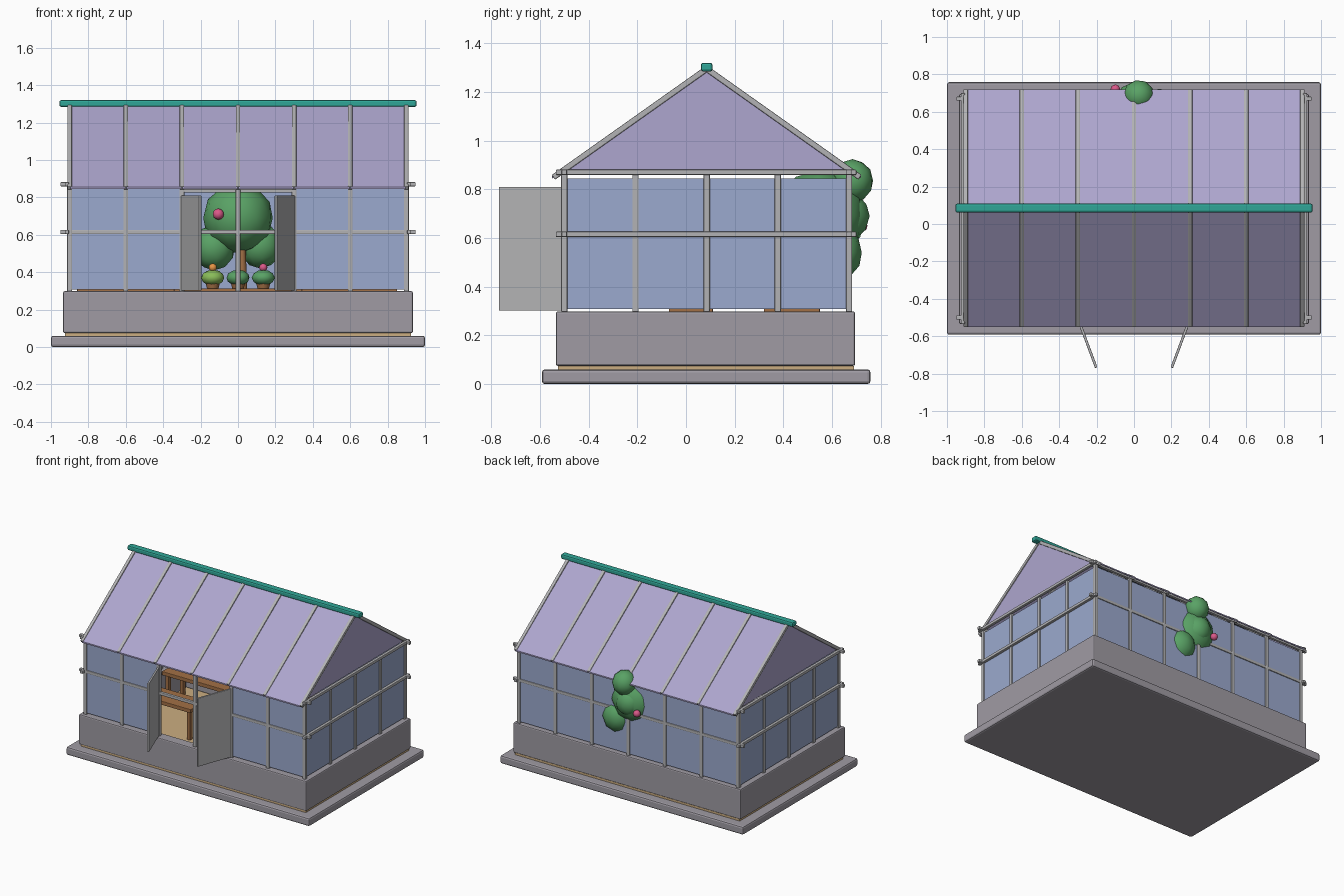
import bpy, math, random
from mathutils import Vector

if "Cube" in bpy.data.objects:
    bpy.data.objects.remove(bpy.data.objects["Cube"])

random.seed(4)


def mat(name, c):
    m = bpy.data.materials.new(name)
    m.diffuse_color = (*c, 1)
    m.use_nodes = True
    m.node_tree.nodes["Principled BSDF"].inputs["Base Color"].default_value = m.diffuse_color
    return m


FRAME = mat("frame_grey", (0.45, 0.45, 0.46))
STONE = mat("stone", (0.35, 0.33, 0.37))
GLASS = mat("glass", (0.33, 0.40, 0.62))
ROOF = mat("roof_glass", (0.42, 0.38, 0.62))
TEAL = mat("teal", (0.03, 0.38, 0.31))
WOOD = mat("wood", (0.36, 0.16, 0.06))
FLOOR = mat("floor_tan", (0.60, 0.42, 0.22))
LEAF = mat("leaf", (0.10, 0.36, 0.13))
LEAF2 = mat("leaf_light", (0.25, 0.50, 0.10))
PINK = mat("pink", (0.70, 0.10, 0.25))
ORANGE = mat("orange", (0.80, 0.30, 0.06))


def mesh(name, verts, faces, m, bevel=0):
    me = bpy.data.meshes.new(name)
    me.from_pydata(verts, [], faces)
    me.materials.append(m)
    o = bpy.data.objects.new(name, me)
    bpy.context.collection.objects.link(o)
    if bevel:
        b = o.modifiers.new("bevel", "BEVEL")
        b.width, b.segments = bevel, 2
    return o


BOX = [(0, 1, 3, 2), (4, 6, 7, 5), (0, 4, 5, 1), (2, 3, 7, 6), (0, 2, 6, 4), (1, 5, 7, 3)]


def box(name, x0, x1, y0, y1, z0, z1, m, bevel=0):
    return mesh(name, [(x, y, z) for x in (x0, x1) for y in (y0, y1) for z in (z0, z1)], BOX, m, bevel)


def beam(name, a, b, w=0.026, m=FRAME):
    a, b = Vector(a), Vector(b)
    o = box(name, -w / 2, w / 2, -w / 2, w / 2, 0, (b - a).length, m, w * 0.2)
    o.location = a
    d = b - a
    if abs(d.x) > 1e-6:
        o.rotation_euler = (0, math.pi / 2, 0)
    else:
        o.rotation_euler = (-math.atan2(d.y, d.z), 0, 0)
    return o


def ball(name, loc, r, m, squash=1.0, sub=2):
    bpy.ops.mesh.primitive_ico_sphere_add(subdivisions=sub, radius=r, location=loc)
    o = bpy.context.object
    o.name = name
    o.scale.z = squash
    o.rotation_euler.z = random.uniform(0, 6)
    o.data.materials.append(m)
    bpy.ops.object.shade_smooth()
    return o


def cone(name, loc, r1, r2, h, m):
    bpy.ops.mesh.primitive_cone_add(vertices=12, radius1=r1, radius2=r2, depth=h,
                                    location=(loc[0], loc[1], loc[2] + h / 2))
    o = bpy.context.object
    o.name = name
    o.data.materials.append(m)
    bpy.ops.object.shade_smooth_by_angle()


CY = 0.085                       # ridge line
Y0, Y1 = -0.50, 0.67             # wall lines
XS = [-0.9 + 0.3 * i for i in range(7)]
YS = [Y0 + (Y1 - Y0) / 4 * i for i in range(5)]

# foundation, floor and low walls
box("foundation", -1, 1, -0.592, 0.758, 0, 0.06, STONE, 0.012)
box("floor", -0.925, 0.925, -0.525, 0.69, 0.055, 0.075, FLOOR)
box("front_low_wall", -0.935, 0.935, -0.535, -0.46, 0.075, 0.298, STONE, 0.008)
box("back_low_wall", -0.935, 0.935, 0.62, 0.695, 0.075, 0.298, STONE, 0.008)
for s, n in ((-1, "left"), (1, "right")):
    a, b = sorted((s * 0.86, s * 0.935))
    box(n + "_low_wall", a, b, -0.535, 0.695, 0.075, 0.298, STONE, 0.008)

# posts
for x in XS:
    for y in (Y0, Y1):
        beam("post", (x, y, 0.295), (x, y, 0.865))
for y in YS[1:-1]:
    for x in (-0.9, 0.9):
        beam("side_post", (x, y, 0.295), (x, y, 0.865))

# horizontal rails
for z in (0.615, 0.87):
    for y in (Y0, Y1):
        beam("long_rail", (-0.95, y, z), (0.95, y, z), 0.022)
    for x in (-0.915, 0.915):
        beam("short_rail", (x, -0.535, z), (x, 0.70, z), 0.022)

# wall glazing, with the doorway left open
for i in range(6):
    a, b = XS[i] + 0.004, XS[i + 1] - 0.004
    box("back_pane", a, b, Y1 - 0.005, Y1 + 0.005, 0.308, 0.845, GLASS)
    z0 = 0.83 if i in (2, 3) else 0.308
    box("front_pane", a, b, Y0 - 0.005, Y0 + 0.005, z0, 0.85, GLASS)
for i in range(4):
    for x in (-0.9, 0.9):
        box("side_pane", x - 0.005, x + 0.005, YS[i] + 0.004, YS[i + 1] - 0.004, 0.308, 0.845, GLASS)
beam("door_header", (-0.3, Y0, 0.835), (0.3, Y0, 0.835), 0.018)

# roof panes, rafters and gables
EH, EZ, RZ = 0.635, 0.85, 1.295
for s in (-1, 1):
    ey = CY + s * EH
    for i in range(6):
        a, b = XS[i] + 0.004, XS[i + 1] - 0.004
        v = [(x, y, z + dz) for x in (a, b)
             for y, z in ((ey, EZ), (CY, RZ)) for dz in (-0.005, 0.005)]
        mesh("roof_pane", v, BOX, ROOF)
    for x in XS:
        beam("rafter", (x, ey - s * 0.005, EZ - 0.001), (x, CY, RZ), 0.024)
for x in (-0.9, 0.9):
    tri = [(CY - 0.575, 0.882), (CY + 0.575, 0.882), (CY, 1.288)]
    v = [(x + d, y, z) for d in (-0.005, 0.005) for y, z in tri]
    mesh("gable", v, [(0, 2, 1), (3, 4, 5), (0, 1, 4, 3), (1, 2, 5, 4), (2, 0, 3, 5)], ROOF)
box("ridge_cap", -0.955, 0.955, CY - 0.024, CY + 0.024, 1.284, 1.32, TEAL, 0.01)

# open doors
for s in (-1, 1):
    d = box("door", 0, 0.275, -0.007, 0.007, 0.302, 0.81, FRAME, 0.003)
    d.location = (s * 0.298, -0.51, 0)
    d.rotation_euler.z = math.atan2(-0.255, -s * 0.095)

# planting benches
def bench(name, x0, x1, y0, y1):
    box(name + "_top", x0, x1, y0, y1, 0.285, 0.313, WOOD, 0.003)
    for x in (x0 + 0.03, x1 - 0.03):
        for y in (y0 + 0.03, y1 - 0.03):
            beam(name + "_leg", (x, y, 0.07), (x, y, 0.29), 0.03, WOOD)


bench("back_bench", -0.85, 0.85, 0.32, 0.55)
bench("left_bench", -0.86, -0.34, -0.07, 0.11)
bench("right_bench", 0.34, 0.85, -0.07, 0.11)

# small flowering plants on the bench
for x, leaf, bloom in ((-0.135, LEAF2, ORANGE), (0, LEAF, None), (0.135, LEAF, PINK)):
    cone("pot", (x, 0.37, 0.31), 0.03, 0.04, 0.04, WOOD)
    ball("small_bush", (x, 0.37, 0.37), 0.062, leaf, 0.7)
    if bloom:
        ball("bloom", (x, 0.37, 0.425), 0.022, bloom)

# tree growing out through the back wall
cone("tree_trunk", (0.02, 0.52, 0.30), 0.03, 0.02, 0.25, WOOD)
for x, y, z, r in ((0, 0.55, 0.69, 0.19), (-0.13, 0.56, 0.53, 0.115), (0.12, 0.61, 0.54, 0.115),
                   (0.025, 0.685, 0.835, 0.085), (0.0, 0.655, 0.69, 0.10)):
    ball("tree_foliage", (x, y, z), r, LEAF, 1.0 if r > 0.15 else 1.05)
ball("front_blossom", (-0.105, 0.385, 0.71), 0.03, PINK)
ball("back_blossom", (-0.10, 0.72, 0.65), 0.026, PINK)
